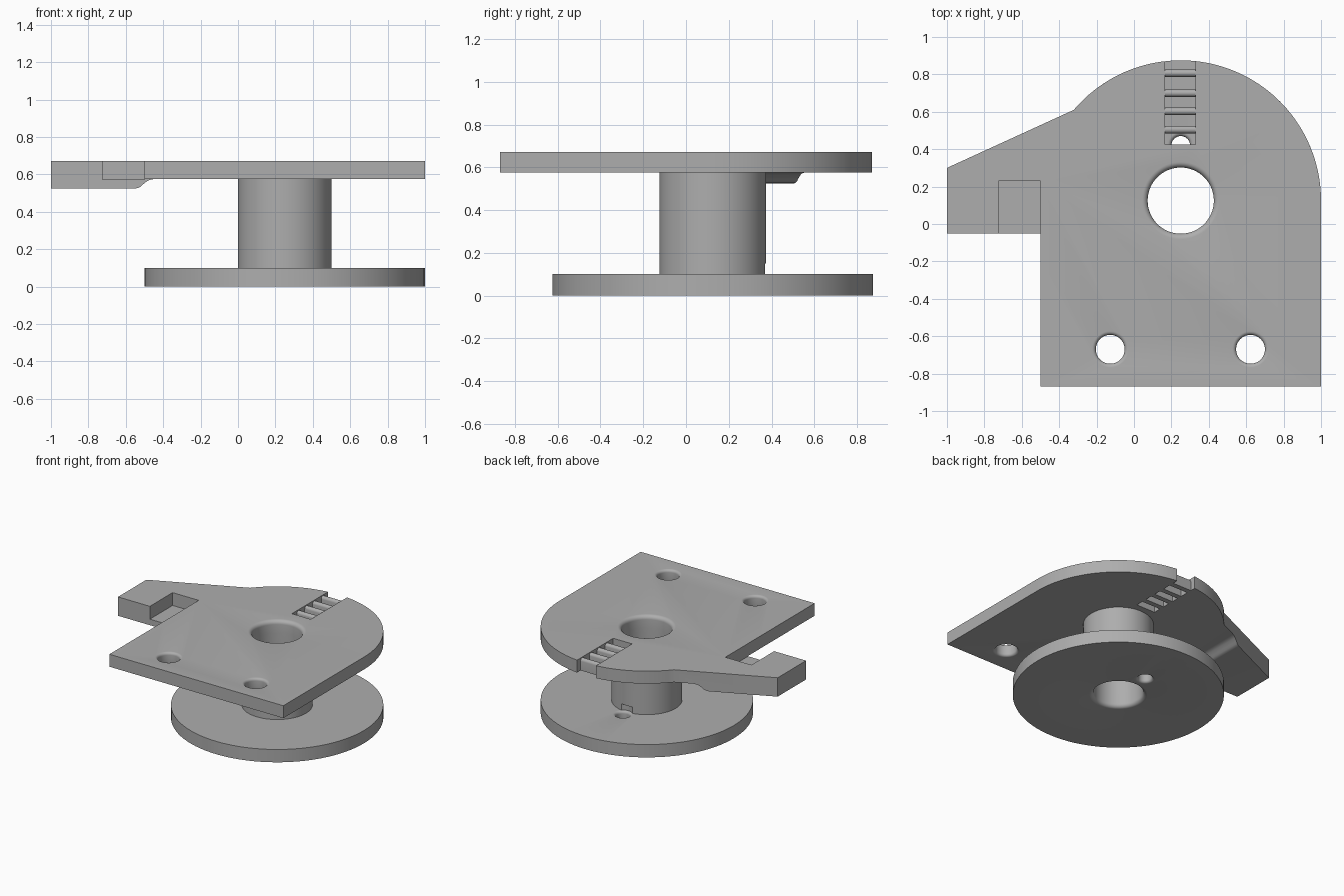
import bpy, bmesh
from math import sin, cos, pi, radians

cube = bpy.data.objects.get("Cube")
if cube:
    bpy.data.objects.remove(cube)

CX, CY = 0.25, 0.125          # shared axis of disc, hub and bore
TOP, UNDER = 0.672, 0.575     # plate faces
SEG = 96

grey = bpy.data.materials.new("plain grey")
grey.use_nodes = True
grey.diffuse_color = (0.42, 0.42, 0.42, 1)
grey.node_tree.nodes["Principled BSDF"].inputs["Base Color"].default_value = (0.42, 0.42, 0.42, 1)


def finish(name, bm):
    bmesh.ops.recalc_face_normals(bm, faces=bm.faces)
    mesh = bpy.data.meshes.new(name)
    bm.to_mesh(mesh)
    bm.free()
    mesh.materials.append(grey)
    ob = bpy.data.objects.new(name, mesh)
    bpy.context.collection.objects.link(ob)
    return ob


def extrude(name, points, direction):
    bm = bmesh.new()
    face = bm.faces.new([bm.verts.new(p) for p in points])
    new = bmesh.ops.extrude_face_region(bm, geom=[face])["geom"]
    bmesh.ops.translate(bm, vec=direction, verts=[g for g in new if isinstance(g, bmesh.types.BMVert)])
    return finish(name, bm)


def box(name, x0, x1, y0, y1, z0, z1):
    pts = [(x0, y0, z0), (x1, y0, z0), (x1, y1, z0), (x0, y1, z0)]
    return extrude(name, pts, (0, 0, z1 - z0))


def lathe(name, profile, x, y, closed=False, seg=SEG):
    """Revolve (radius, z) points; open profiles are capped at both ends."""
    bm = bmesh.new()
    rings = [[bm.verts.new((x + r * cos(2 * pi * i / seg), y + r * sin(2 * pi * i / seg), z))
              for i in range(seg)] for r, z in profile]
    pairs = list(zip(rings, rings[1:]))
    if closed:
        pairs.append((rings[-1], rings[0]))
    else:
        bm.faces.new(rings[0])
        bm.faces.new(rings[-1])
    for a, b in pairs:
        for i in range(seg):
            j = (i + 1) % seg
            bm.faces.new((a[i], a[j], b[j], b[i]))
    return finish(name, bm)


def flare(r, f, z, up):
    """Rounded hole mouth, from the straight wall out to the face at z."""
    s = 1 if up else -1
    return [(r + f * (1 - cos(t * pi / 12)), z - s * f * (1 - sin(t * pi / 12))) for t in range(7)]


def hole_cutter(r, f, z0, z1, x, y, low=True):
    bottom = [(r + f, z0 - 0.05)] + flare(r, f, z0, False)[::-1] if low else [(r, z0 - 0.05)]
    return lathe("hole_cutter", bottom + flare(r, f, z1, True) + [(r + f, z1 + 0.05)], x, y, seg=64)


def cut(ob, cutter):
    cutter.hide_render = True
    mod = ob.modifiers.new("cut", "BOOLEAN")
    mod.operation, mod.solver, mod.object = "DIFFERENCE", "EXACT", cutter
    bpy.context.view_layer.objects.active = ob
    bpy.ops.object.modifier_apply(modifier=mod.name)
    bpy.data.objects.remove(cutter)


def smooth(ob):
    bpy.ops.object.select_all(action="DESELECT")
    ob.select_set(True)
    bpy.context.view_layer.objects.active = ob
    bpy.ops.object.shade_smooth_by_angle(angle=radians(30))


# Base disc and hollow hub in one turned part
bore = flare(0.177, 0.03, 0, False)[::-1]
spool = lathe("base_disc_and_hub",
              [(0.75, 0), (0.75, 0.1), (0.25, 0.1), (0.25, UNDER), (0.177, UNDER)] + bore[::-1],
              CX, CY, closed=True)
cut(spool, hole_cutter(0.05, 0.02, 0, 0.1, CX, 0.42))
smooth(spool)

# Top plate with rounded back and side arm, at the arm's full depth
arc = [(CX + 0.75 * cos(radians(139.7 * i / 48)), CY + 0.75 * sin(radians(139.7 * i / 48)))
       for i in range(49)]
outline = [(-0.5, -0.87), (1, -0.87)] + arc + [(-1, 0.3), (-1, -0.05), (-0.5, -0.05)]
plate = extrude("top_plate", [(x, y, 0.525) for x, y in outline], (0, 0, TOP - 0.525))

# Thin the plate beside the arm, leaving a rounded step
lump = [(-0.55 + 0.05 * sin(t * pi / 10), 0.575 - 0.05 * cos(t * pi / 10)) for t in range(4)]
step = [(1.2, 0.4), (-0.55, 0.4)] + lump + [(-0.49, 0.561), (-0.475, 0.57), (-0.45, UNDER), (1.2, UNDER)]
cut(plate, extrude("step_cutter", [(x, -0.05, z) for x, z in step], (0, 1.2, 0)))
cut(plate, box("under_cutter", -0.8, 1.2, -1.1, -0.05, 0.4, UNDER))

# Arm pocket, open to the front
cut(plate, box("pocket_cutter", -0.725, -0.5, -0.2, 0.23, 0.572, 0.8))

# Centre bore and screw holes
cut(plate, hole_cutter(0.177, 0.03, UNDER, TOP, CX, CY, low=False))
for x in (-0.127, 0.623):
    cut(plate, hole_cutter(0.077, 0.02, UNDER, TOP, x, -0.67))

# Slot through the back edge
cut(plate, box("slot_cutter", 0.167, 0.33, 0.425, 1, 0.4, 0.8))
smooth(plate)

# Rounded rungs across the slot
for i, y in enumerate((0.505, 0.603, 0.70, 0.807)):
    w, h, n = 0.02, 0.02, 8
    crown = [(y + w * cos(pi * t / n), TOP - 0.005 - h + h * sin(pi * t / n)) for t in range(n + 1)]
    section = [(y - w, UNDER), (y + w, UNDER)] + crown
    smooth(extrude(f"slot_rung_{i + 1}", [(0.16, v, z) for v, z in section], (0.177, 0, 0)))
